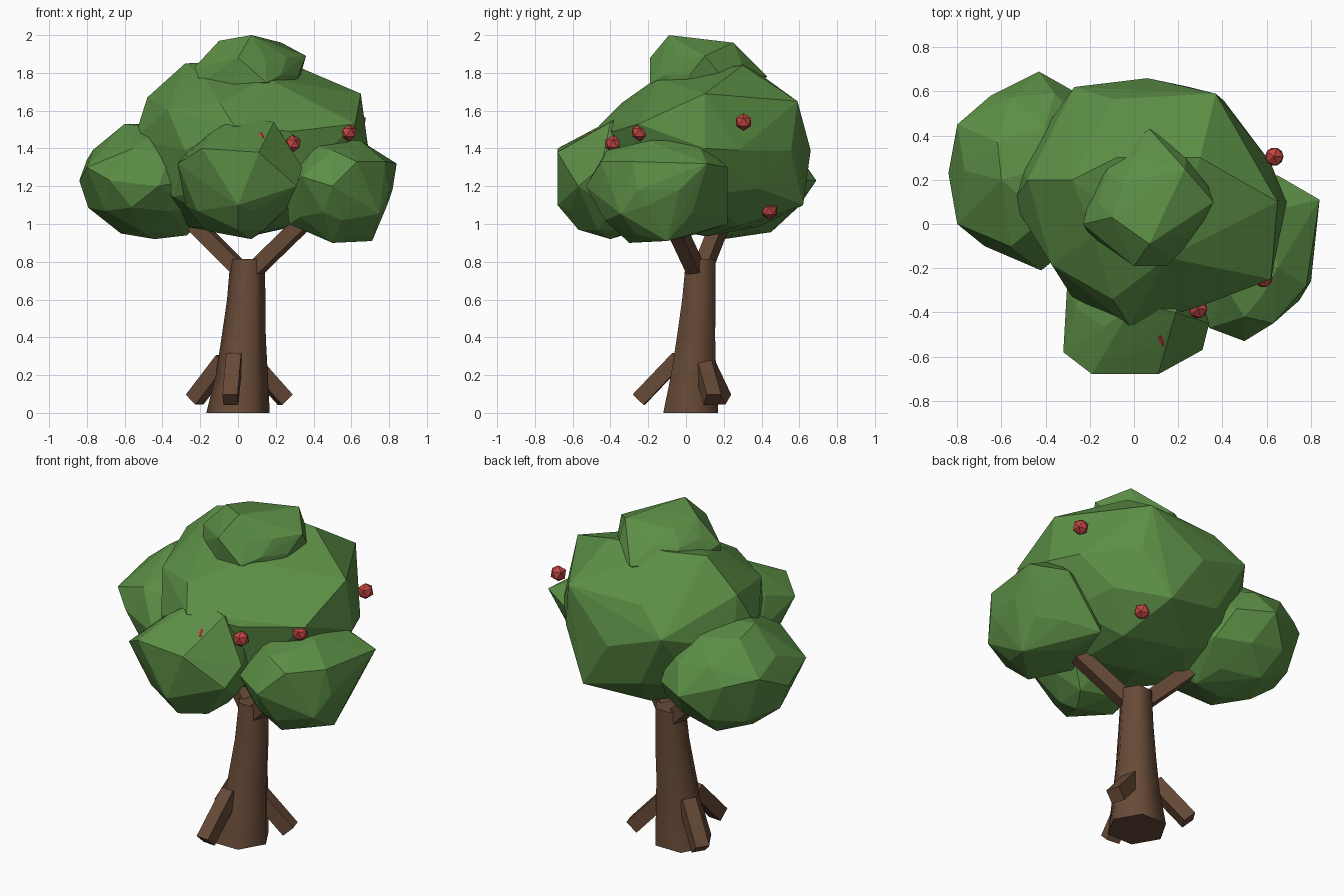
import bpy
import bmesh
import math
import random
from mathutils import Vector

if "Cube" in bpy.data.objects:
    bpy.data.objects.remove(bpy.data.objects["Cube"])


def make_material(name, rgb):
    mat = bpy.data.materials.new(name)
    mat.use_nodes = True
    colour = (*rgb, 1)
    mat.diffuse_color = colour
    mat.node_tree.nodes["Principled BSDF"].inputs["Base Color"].default_value = colour
    return mat


bark = make_material("bark brown", (0.135, 0.068, 0.038))
leaf = make_material("leaf green", (0.105, 0.27, 0.06))
red = make_material("fruit red", (0.52, 0.06, 0.055))


def finish(bm, name, material):
    bmesh.ops.recalc_face_normals(bm, faces=bm.faces[:])
    mesh = bpy.data.meshes.new(name)
    bm.to_mesh(mesh)
    bm.free()
    mesh.materials.append(material)
    obj = bpy.data.objects.new(name, mesh)
    bpy.context.collection.objects.link(obj)
    return obj


def trunk(name, rings, sides):
    """Loft a tapering column through (x, y, z, radius) rings."""
    bm = bmesh.new()
    loops = []
    for x, y, z, radius in rings:
        angles = [math.tau * i / sides for i in range(sides)]
        loops.append([bm.verts.new((x + radius * math.cos(a), y + radius * math.sin(a), z))
                      for a in angles])
    for low, high in zip(loops, loops[1:]):
        for i in range(sides):
            j = (i + 1) % sides
            bm.faces.new((low[i], low[j], high[j], high[i]))
    bm.faces.new(loops[0])
    bm.faces.new(loops[-1])
    obj = finish(bm, name, bark)
    bpy.context.view_layer.objects.active = obj
    obj.select_set(True)
    bpy.ops.object.shade_smooth_by_angle(angle=math.radians(65))
    obj.select_set(False)


def beam(name, start, end, width):
    """Square timber running between two points."""
    start, end = Vector(start), Vector(end)
    axis = end - start
    bm = bmesh.new()
    bmesh.ops.create_cube(bm, size=1)
    bmesh.ops.scale(bm, vec=(width, width, axis.length), verts=bm.verts)
    obj = finish(bm, name, bark)
    obj.location = (start + end) / 2
    obj.rotation_euler = axis.to_track_quat("Z", "Y").to_euler()


def leaf_clump(name, centre, radii, seed, corners):
    """Faceted, uneven ball: nearest vertices move to the given corners, then a hull wraps it."""
    rng = random.Random(seed)
    centre = Vector(centre)
    bm = bmesh.new()
    bmesh.ops.create_icosphere(bm, subdivisions=2, radius=1)
    for v in bm.verts:
        v.co = centre + v.co * Vector(radii) * rng.uniform(0.93, 1.01)
    free = set(bm.verts)
    for corner in map(Vector, corners):
        pull = min(free, key=lambda v: ((v.co - corner).length, v.index))
        pull.co = corner
        free.remove(pull)
    bmesh.ops.delete(bm, geom=bm.edges[:] + bm.faces[:], context="EDGES_FACES")
    bmesh.ops.convex_hull(bm, input=bm.verts[:])
    loose = [v for v in bm.verts if not v.link_faces]
    bmesh.ops.delete(bm, geom=loose, context="VERTS")
    finish(bm, name, leaf)


def fruit(name, centre, radius):
    bm = bmesh.new()
    bmesh.ops.create_icosphere(bm, subdivisions=1, radius=radius)
    finish(bm, name, red).location = centre


# Trunk, forked branches and root buttresses
trunk("trunk", [(0, 0.025, 0, 0.168), (0.02, 0.04, 0.2, 0.138),
                (0.03, 0.053, 0.4, 0.117), (0.044, 0.068, 0.6, 0.102),
                (0.05, 0.078, 0.815, 0.09)], 6)
beam("left_branch", (0.07, 0.06, 0.74), (0.42, -0.1, 1.08), 0.078)
beam("right_branch", (0, 0.09, 0.77), (-0.33, 0.22, 1.1), 0.078)
beam("front_root", (-0.04, -0.25, 0.07), (-0.02, -0.04, 0.29), 0.08)
beam("left_root", (0.25, 0.14, 0.07), (0.09, 0.09, 0.25), 0.08)
beam("right_root", (-0.23, 0.19, 0.07), (-0.07, 0.09, 0.28), 0.08)

# Crown
leaf_clump("main_leaves", (0.06, 0.11, 1.39), (0.6, 0.56, 0.48), 3,
           [(-0.27, 0.62, 1.5), (0.37, 0.59, 1.65), (0.06, 0.66, 1.39),
            (0.25, 0.62, 1.1), (0.65, 0.1, 1.69), (0.69, 0.1, 1.4),
            (0.62, -0.25, 1.53), (-0.02, -0.46, 1.52), (-0.48, 0.2, 1.67),
            (-0.55, 0.1, 1.45), (-0.28, 0.2, 1.85), (0.3, 0.3, 1.84),
            (0.28, -0.38, 1.49), (-0.08, 0.3, 1.86)])
leaf_clump("right_leaves", (-0.46, 0.24, 1.23), (0.37, 0.42, 0.32), 5,
           [(-0.84, 0.23, 1.23), (-0.8, 0.45, 1.34), (-0.43, 0.69, 1.23),
            (-0.8, 0, 1.3), (-0.42, -0.21, 1.2), (-0.6, 0.2, 1.53),
            (-0.65, 0.58, 1.3), (-0.44, 0.2, 0.92), (-0.27, 0.2, 0.94),
            (-0.62, 0.25, 0.95)])
leaf_clump("left_leaves", (0.53, -0.15, 1.18), (0.3, 0.37, 0.28), 8,
           [(0.84, 0.11, 1.32), (0.78, -0.28, 1.33), (0.5, -0.53, 1.2),
            (0.63, -0.45, 1.33), (0.71, -0.1, 0.91), (0.5, -0.3, 0.9),
            (0.65, 0.22, 1.3), (0.65, -0.2, 1.44), (0.62, 0.06, 1.44),
            (0.79, -0.2, 1.1), (0.42, 0.22, 1), (0.27, -0.2, 1),
            (0.34, -0.47, 1.25), (0.55, -0.43, 1.02), (0.64, -0.43, 1.12),
            (0.5, -0.42, 1.39)])
leaf_clump("front_leaves", (0, -0.38, 1.23), (0.32, 0.29, 0.31), 11,
           [(-0.32, -0.58, 1.32), (-0.19, -0.68, 1.4), (0.11, -0.68, 1.38),
            (0.31, -0.57, 1.2), (0, -0.36, 1.57), (0, -0.68, 1.1),
            (0.07, -0.4, 0.92), (0.19, -0.4, 1.54), (0, -0.57, 0.97),
            (0.34, -0.45, 1.3), (0.13, -0.53, 1.47)])
leaf_clump("top_leaves", (0.07, 0.1, 1.79), (0.28, 0.27, 0.18), 14,
           [(-0.23, 0, 1.83), (-0.1, 0.03, 1.97), (0.07, -0.09, 2),
            (0.23, 0.25, 1.96), (0.36, 0.1, 1.89), (0.07, 0.43, 1.78),
            (0.15, -0.19, 1.75), (0, -0.19, 1.88), (-0.02, -0.17, 1.74),
            (-0.2, -0.05, 1.75)])

# Fruit dotted over the crown
for index, spot in enumerate([(0.635, 0.305, 1.54), (0.585, -0.245, 1.485),
                              (0.29, -0.385, 1.425), (0.31, 0.44, 1.07),
                              (0.12, -0.51, 1.44)]):
    fruit(f"fruit_{index + 1}", spot, 0.047)
